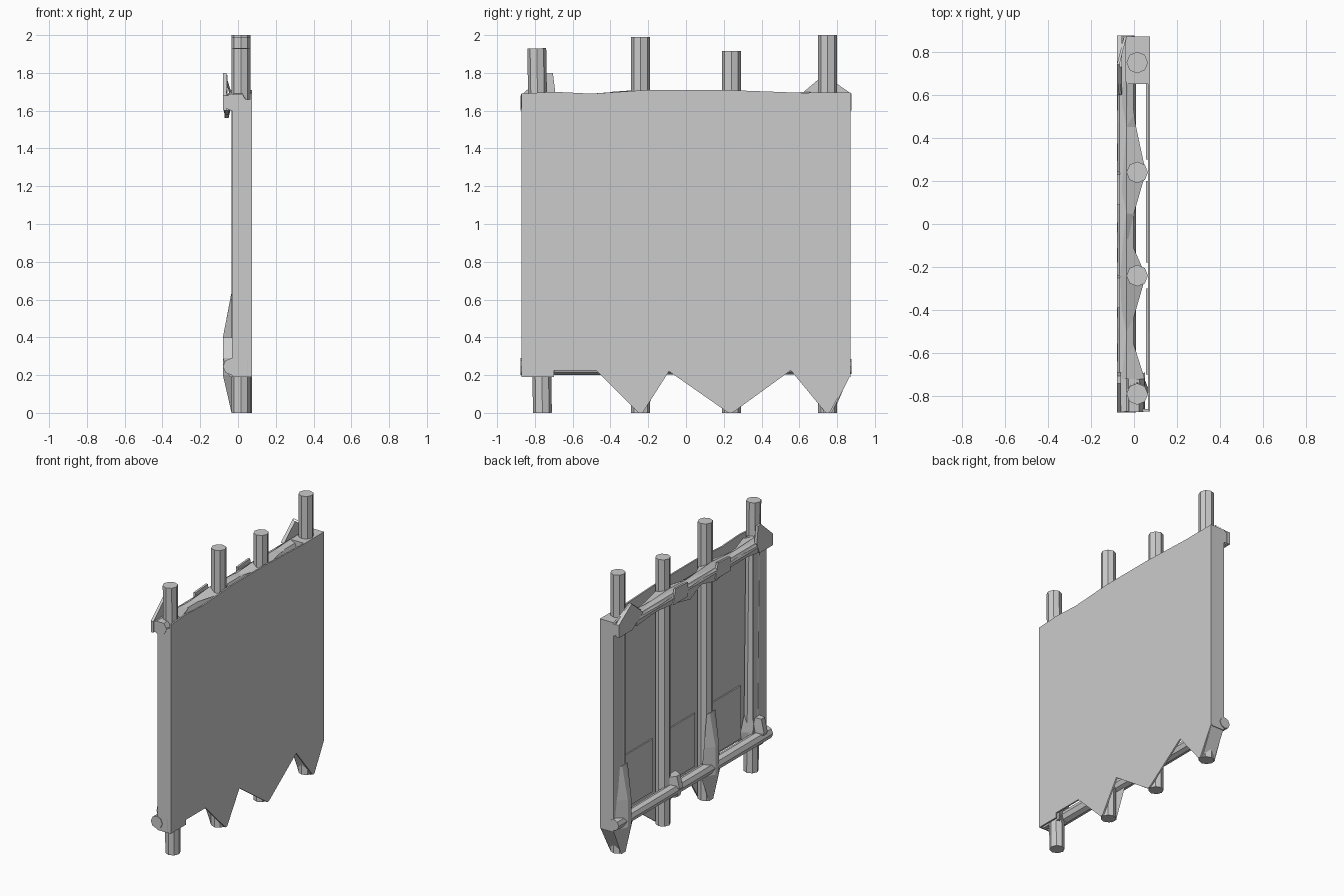
import bpy, bmesh, math
from mathutils import Vector


def finish(name, bm):
    bmesh.ops.remove_doubles(bm, verts=bm.verts, dist=0.0005)
    bmesh.ops.recalc_face_normals(bm, faces=bm.faces)
    me = bpy.data.meshes.new(name)
    bm.to_mesh(me)
    bm.free()
    ob = bpy.data.objects.new(name, me)
    bpy.context.collection.objects.link(ob)
    return ob


def loft(name, sections, closed=True):
    """Skin a list of equally long point loops, capping closed ones."""
    bm = bmesh.new()
    rings = [[bm.verts.new(p) for p in s] for s in sections]
    n = len(rings[0])
    for a, b in zip(rings, rings[1:]):
        for i in range(n if closed else n - 1):
            j = (i + 1) % n
            bm.faces.new((a[i], a[j], b[j], b[i]))
    if closed:
        bm.faces.new(rings[0])
        bm.faces.new(rings[-1])
    return finish(name, bm)


def pole(name, a, b, r0, r1, sides=8):
    a, b = Vector(a), Vector(b)
    q = (b - a).to_track_quat('Z', 'Y')
    secs = []
    for c, r in ((a, r0), (b, r1)):
        secs.append([c + q @ Vector((r * math.cos(t), r * math.sin(t), 0))
                     for t in (math.tau * i / sides for i in range(sides))])
    return loft(name, secs)


def panel(name, yz, x0, x1):
    """Flat outline in the yz plane with thickness from x0 to x1."""
    return loft(name, [[(x, y, z) for y, z in yz] for x in (x0, x1)])


def fold(name, rows, back=-0.03):
    """Creased flap: rows of (z, left y, ridge y, right y, ridge x)."""
    return loft(name, [[(back, l, z), (x, m - 0.02, z), (x, m + 0.02, z), (back, r, z)]
                       for z, l, m, r, x in rows])


# Upright posts
for yb, yt, top in ((-0.76, -0.79, 1.93), (-0.24, -0.24, 1.99),
                    (0.24, 0.24, 1.915), (0.75, 0.75, 2.0)):
    pole("post", (0.015, yb, 0), (0.015, yt, top), 0.05, 0.05)

# Horizontal rails
pole("bottom_rail", (-0.035, -0.875, 0.245), (-0.038, 0.875, 0.245), 0.045, 0.04)
pole("top_rail", (-0.035, -0.87, 1.645), (-0.035, 0.87, 1.645), 0.045, 0.045)

# Stretched hide with ragged lower edge
outline = [(-0.87, 0.19), (-0.70, 0.19), (-0.70, 0.225), (-0.475, 0.225),
           (-0.25, 0.0), (-0.23, 0.0), (-0.09, 0.22), (0.225, 0.0), (0.245, 0.0),
           (0.555, 0.225), (0.74, 0.0), (0.76, 0.0), (0.87, 0.2), (0.87, 1.69),
           (0.6, 1.695), (0.2, 1.71), (-0.2, 1.71), (-0.5, 1.69), (-0.7, 1.7),
           (-0.87, 1.69)]
panel("hide_sheet", outline, 0.064, 0.075)

# Inner lining patches behind the lower part of the hide
for y0, y1 in ((0.3, 0.68), (-0.18, 0.2), (-0.7, -0.3)):
    panel("lining_patch", [(y0, 0.24), (y1, 0.24), (y1, 0.62), (y0, 0.62)], 0.055, 0.064)

# Hide wrapped round the end posts
for name, s, inner, z0, z1 in (("left_wrap", 1, 0.74, 0.19, 1.69),
                               ("right_wrap", -1, 0.72, 0.19, 1.66)):
    path = [(0.07, 0.87), (-0.032, 0.87), (-0.032, inner),
            (-0.024, inner), (-0.024, 0.86), (0.07, 0.86)]
    loft(name, [[(x, s * y, z) for x, y in path] for z in (z0, 0.63, z1)])

# Corner cap over the tall end post
loft("corner_cap", [[(x, 0.65, 1.65), (x, 0.65, 1.695), (x, 0.87, 1.695), (x, 0.87, 1.6)]
                    for x in (-0.04, 0.075)])

# Hide tip folded around the foot of the tall end post
loft("end_tip", [[(-0.03, 0.87, 0.2), (0.07, 0.87, 0.2), (0.07, 0.65, 0.2), (-0.03, 0.65, 0.2)],
                 [(-0.03, 0.77, 0), (0.065, 0.77, 0), (0.065, 0.73, 0), (-0.03, 0.73, 0)]])

# Folds laced over the bottom rail at two posts
for y in (0.755, -0.24):
    fold("bottom_fold", [(0.63, y - 0.05, y, y + 0.05, -0.036),
                         (0.40, y - 0.08, y, y + 0.08, -0.08),
                         (0.20, y - 0.11, y, y + 0.11, -0.08),
                         (0.0, y - 0.025, y, y + 0.025, -0.034)])

# Knots round the lower rail at the other two posts
fold("bottom_knot", [(0.34, 0.12, 0.17, 0.27, -0.06), (0.26, 0.1, 0.17, 0.28, -0.08),
                     (0.19, 0.1, 0.17, 0.27, -0.06)], 0.0)
fold("bottom_end_knot", [(0.40, -0.80, -0.76, -0.73, -0.08), (0.29, -0.872, -0.79, -0.69, -0.08),
                         (0.19, -0.872, -0.79, -0.70, -0.045)], 0.05)

# Hide edge draped over the top rail, drawn in toward each post
stations = [(0.66, -0.02, 1.70, 1.60), (0.45, 0.01, 1.69, 1.62), (0.24, 0.055, 1.70, 1.60),
            (0.05, 0.0, 1.69, 1.56), (-0.07, -0.02, 1.70, 1.62), (-0.24, 0.055, 1.71, 1.58),
            (-0.50, -0.02, 1.69, 1.63), (-0.72, 0.05, 1.70, 1.60)]
loft("top_drape", [[(xi, y, 1.675), (-0.035, y, zt), (-0.08 if i % 2 else -0.074, y, 1.66),
                    (-0.07, y, zb), (-0.05, y, zb), (-0.03, y, 1.65)]
                   for i, (y, xi, zt, zb) in enumerate(stations)])

# Upright flaps left standing at the top corners
loft("top_left_flap", [[(x + d, y, z) for d in (0, 0.012)]
                       for x, y, z in ((-0.045, 0.875, 1.69), (-0.08, 0.74, 1.8),
                                       (-0.07, 0.6, 1.69))], False)
panel("top_left_knot", [(0.875, 1.6), (0.875, 1.69), (0.73, 1.79), (0.6, 1.68), (0.72, 1.6)],
      -0.08, -0.055)
panel("top_right_flap", [(-0.875, 1.6), (-0.875, 1.68), (-0.74, 1.8), (-0.705, 1.8),
                         (-0.69, 1.68), (-0.72, 1.6)], -0.08, -0.06)
pole("top_end_knot", (0.0, -0.873, 1.65), (0.0, -0.72, 1.65), 0.045, 0.05, 6)

# Small tabs behind the middle posts
for y in (0.17, -0.31):
    panel("top_tab", [(y - 0.08, 1.6), (y - 0.08, 1.7), (y + 0.06, 1.71), (y + 0.09, 1.6)],
          -0.08, -0.065)
